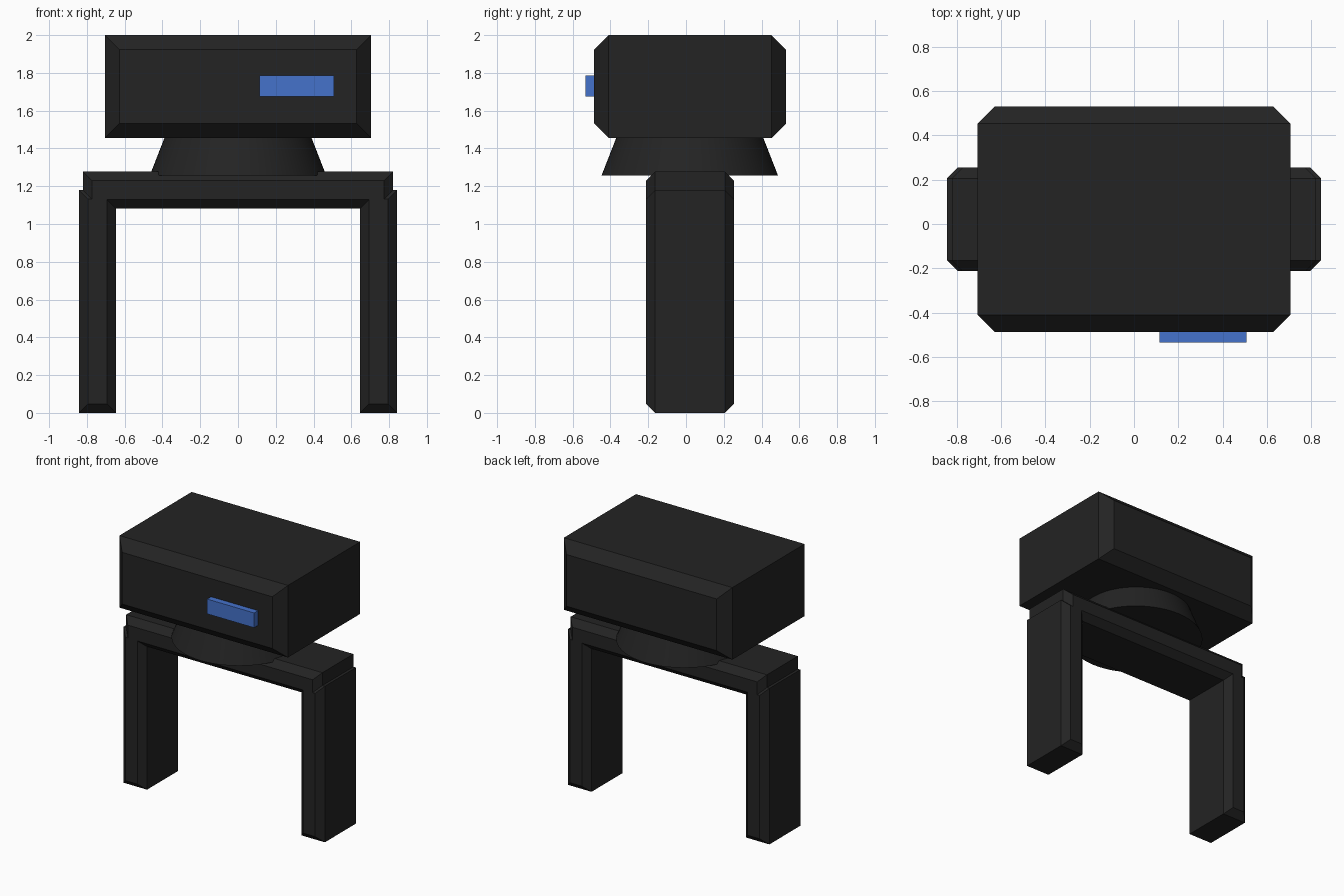
import bpy
import bmesh

default = bpy.data.objects.get("Cube")
if default:
    bpy.data.objects.remove(default, do_unlink=True)


def make_material(name, rgb):
    mat = bpy.data.materials.new(name)
    mat.use_nodes = True
    color = (*rgb, 1.0)
    mat.diffuse_color = color
    mat.node_tree.nodes["Principled BSDF"].inputs["Base Color"].default_value = color
    return mat


charcoal = make_material("charcoal", (0.017, 0.017, 0.017))
blue = make_material("light_blue", (0.06, 0.17, 0.60))


def add_object(name, bm, mat):
    bmesh.ops.recalc_face_normals(bm, faces=bm.faces)
    mesh = bpy.data.meshes.new(name)
    bm.to_mesh(mesh)
    bm.free()
    mesh.materials.append(mat)
    obj = bpy.data.objects.new(name, mesh)
    bpy.context.collection.objects.link(obj)
    return obj


def block(name, xs, ys, zs, mat, chamfer=0.0):
    """Box whose front and back faces shrink by the chamfer on every side."""
    bm = bmesh.new()
    bmesh.ops.create_cube(bm, size=1)
    for v in bm.verts:
        v.co = [r[0] if c < 0 else r[1] for c, r in zip(v.co, (xs, ys, zs))]
    if chamfer:
        rims = [e for e in bm.edges
                if abs(e.verts[0].co.y - e.verts[1].co.y) < 1e-5]
        bmesh.ops.bevel(bm, geom=rims, offset=chamfer, segments=1,
                        affect='EDGES', offset_type='OFFSET')
    return add_object(name, bm, mat)


# Frame: two legs and a crossbar
depth = (-0.212, 0.254)
for side, name in ((-1, "right_leg"), (1, "left_leg")):
    block(name, sorted((side * 0.646, side * 0.842)), depth, (0, 1.18), charcoal, 0.048)
block("crossbar", (-0.821, 0.821), depth, (1.082, 1.277), charcoal, 0.048)

# Flared neck
bm = bmesh.new()
bmesh.ops.create_cone(bm, cap_ends=True, segments=64, radius1=0.467,
                      radius2=0.385, depth=0.21)
bmesh.ops.translate(bm, verts=bm.verts, vec=(0, 0.02, 1.362))
neck = add_object("neck", bm, charcoal)
bpy.context.view_layer.objects.active = neck
neck.select_set(True)
bpy.ops.object.shade_smooth_by_angle()

# Head with a raised front indicator
block("head", (-0.705, 0.705), (-0.487, 0.53), (1.455, 2.0), charcoal, 0.077)
block("indicator", (0.115, 0.508), (-0.533, -0.48), (1.674, 1.786), blue)
